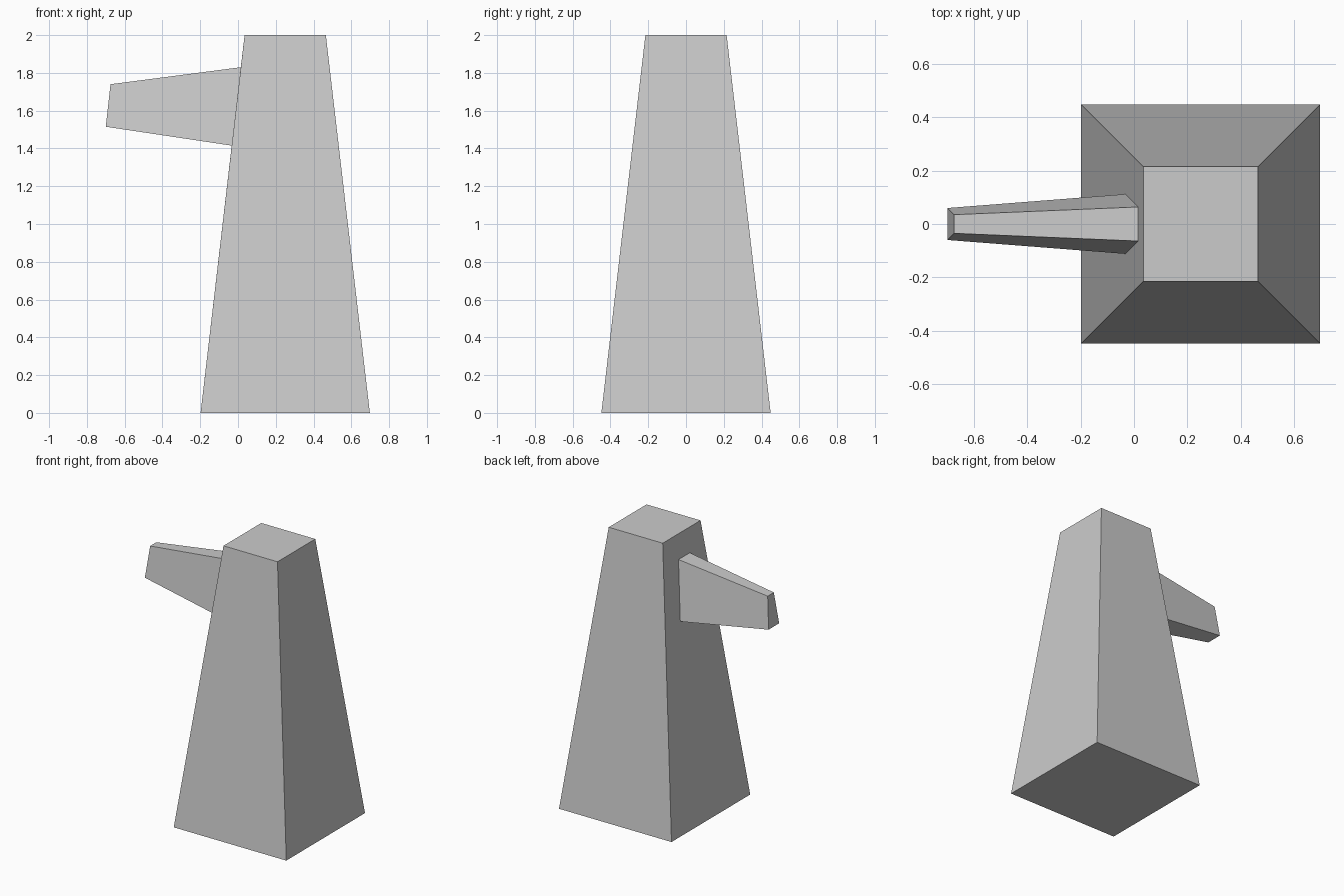
import bpy
import bmesh

if "Cube" in bpy.data.objects:
    bpy.data.objects.remove(bpy.data.objects["Cube"])


def place_quad(face, lower, upper):
    """Move a face's corners; lower and upper are (x, half width, z)."""
    mid_z = face.calc_center_median().z
    mid_y = face.calc_center_median().y
    for v in face.verts:
        x, half, z = upper if v.co.z > mid_z else lower
        v.co = (x, half if v.co.y > mid_y else -half, z)


bm = bmesh.new()

# Tapered square tower
bmesh.ops.create_cube(bm, size=1)
for v in bm.verts:
    top = v.co.z > 0
    half = 0.215 if top else 0.448
    v.co = (0.25 + (half if v.co.x > 0 else -half),
            half if v.co.y > 0 else -half,
            2.0 if top else 0.0)

# Arm root: inset the left side of the tower
side = min(bm.faces, key=lambda f: f.calc_center_median().x)
bmesh.ops.inset_region(bm, faces=[side], thickness=0.1)
place_quad(side, (-0.033, 0.112, 1.415), (0.015, 0.064, 1.83))

# Arm: extrude the inset face out to a smaller tip
tip = bmesh.ops.extrude_discrete_faces(bm, faces=[side])["faces"][0]
place_quad(tip, (-0.70, 0.06, 1.515), (-0.675, 0.035, 1.74))

bmesh.ops.recalc_face_normals(bm, faces=bm.faces)
mesh = bpy.data.meshes.new("tower_with_arm")
bm.to_mesh(mesh)
bm.free()
obj = bpy.data.objects.new("tower_with_arm", mesh)
bpy.context.collection.objects.link(obj)
